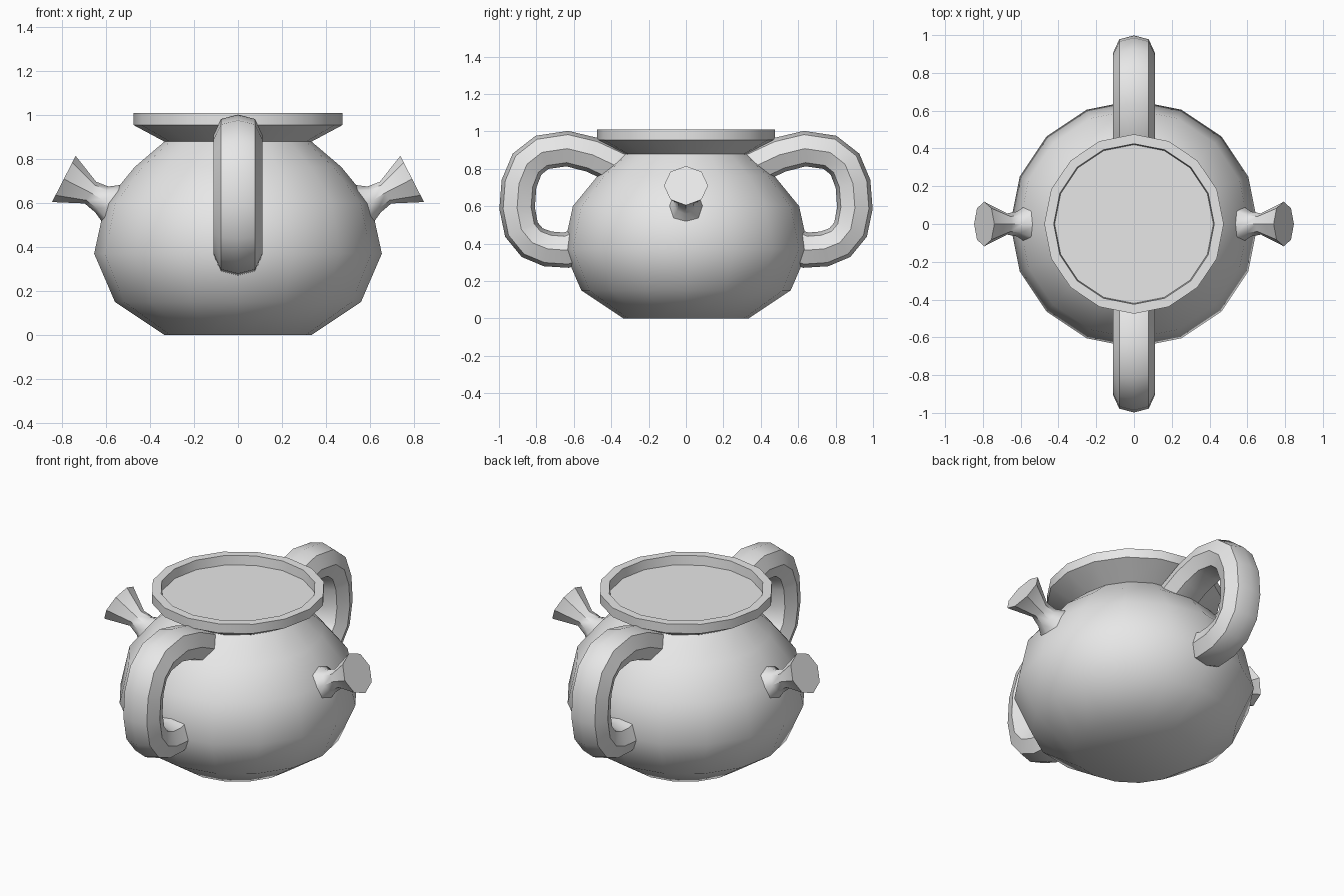
import bpy, bmesh, math
from mathutils import Vector, Matrix

cube = bpy.data.objects.get("Cube")
if cube:
    bpy.data.objects.remove(cube, do_unlink=True)

GREY = (0.8, 0.8, 0.8, 1)
clay = bpy.data.materials.new("grey clay")
clay.use_nodes = True
clay.diffuse_color = GREY
clay.node_tree.nodes["Principled BSDF"].inputs["Base Color"].default_value = GREY


def make_part(name, rings, turn=0):
    """Skin a list of vertex rings, close both ends and turn the part about z."""
    bm = bmesh.new()
    loops = [[bm.verts.new(p) for p in ring] for ring in rings]
    for a, b in zip(loops, loops[1:]):
        n = len(a)
        for i in range(n):
            j = (i + 1) % n
            bm.faces.new((a[i], a[j], b[j], b[i]))
    bm.faces.new(loops[0][::-1])
    bm.faces.new(loops[-1])
    bmesh.ops.recalc_face_normals(bm, faces=bm.faces)
    bmesh.ops.transform(bm, matrix=Matrix.Rotation(math.radians(turn), 4, "Z"), verts=bm.verts)
    mesh = bpy.data.meshes.new(name)
    bm.to_mesh(mesh)
    bm.free()
    mesh.materials.append(clay)
    obj = bpy.data.objects.new(name, mesh)
    bpy.context.collection.objects.link(obj)
    bpy.ops.object.select_all(action="DESELECT")
    obj.select_set(True)
    bpy.context.view_layer.objects.active = obj
    bpy.ops.object.shade_smooth_by_angle(angle=math.radians(40))


def lathe(profile, sides=16):
    steps = [math.tau * i / sides for i in range(sides)]
    return [[(r * math.cos(a), r * math.sin(a), z) for a in steps] for r, z in profile]


def sweep(path, section, scales):
    """Carry a (thickness, width) section along a path in the xz plane."""
    pts = [Vector((x, 0, z)) for x, z in path]
    rings = []
    for i, p in enumerate(pts):
        along = (pts[min(i + 1, len(pts) - 1)] - pts[max(i - 1, 0)]).normalized()
        out = Vector((-along.z, 0, along.x))
        rings.append([p + (out * t + Vector((0, w, 0))) * scales[i] for t, w in section])
    return rings


# Round pot with a flared, filled rim
make_part("pot_body", lathe([
    (0.335, 0), (0.56, 0.15), (0.655, 0.37), (0.605, 0.6), (0.47, 0.765), (0.335, 0.88),
    (0.475, 0.955), (0.475, 1.01), (0.425, 1.01), (0.42, 0.955)]))

# Loop handles at front and back
handle_path = [(0.34, 0.8), (0.5, 0.875), (0.635, 0.908), (0.77, 0.888), (0.85, 0.825),
               (0.893, 0.72), (0.903, 0.59), (0.88, 0.475), (0.822, 0.405),
               (0.74, 0.372), (0.64, 0.365), (0.54, 0.4)]
handle_section = [(0.095, 0), (0.075, 0.078), (0, 0.112), (-0.075, 0.078),
                  (-0.095, 0), (-0.075, -0.078), (0, -0.112), (0.075, -0.078)]
for name, turn in (("front_handle", -90), ("back_handle", 90)):
    make_part(name, sweep(handle_path, handle_section, [1] * len(handle_path)), turn)

# Flared spouts on both sides
spout_path = [(0.55, 0.585), (0.62, 0.617), (0.672, 0.648), (0.793, 0.71)]
octagon = [(math.cos(math.tau * i / 8), math.sin(math.tau * i / 8)) for i in range(8)]
for name, turn in (("left_spout", 0), ("right_spout", 180)):
    make_part(name, sweep(spout_path, octagon, [0.112, 0.066, 0.056, 0.118]), turn)
